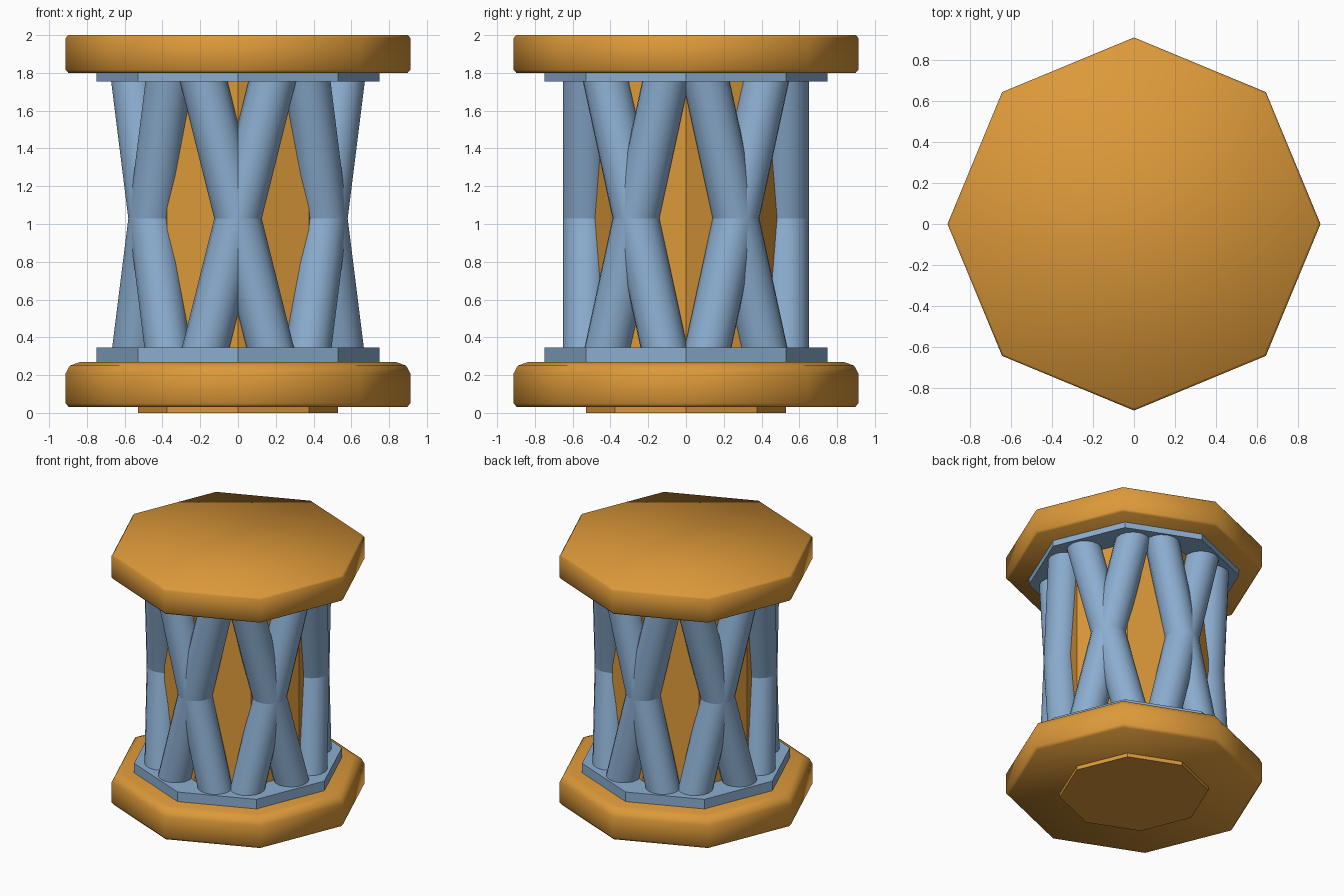
import bpy, bmesh, math
from mathutils import Matrix, Vector

if "Cube" in bpy.data.objects:
    bpy.data.objects.remove(bpy.data.objects["Cube"])


def material(name, rgb):
    m = bpy.data.materials.new(name)
    m.diffuse_color = (*rgb, 1)
    m.use_nodes = True
    m.node_tree.nodes["Principled BSDF"].inputs["Base Color"].default_value = m.diffuse_color
    return m


ORANGE = material("warm_orange", (0.72, 0.32, 0.042))
BLUE = material("steel_blue", (0.26, 0.42, 0.63))


def finish(name, bm, mat, smooth):
    bmesh.ops.recalc_face_normals(bm, faces=bm.faces)
    me = bpy.data.meshes.new(name)
    bm.to_mesh(me)
    bm.free()
    me.materials.append(mat)
    for p in me.polygons:
        p.use_smooth = smooth
    ob = bpy.data.objects.new(name, me)
    bpy.context.collection.objects.link(ob)
    return ob


def octagon_lathe(name, profile, mat, smooth=False):
    """Stack eight-sided rings of (radius, z), corners on the axes, capped."""
    bm = bmesh.new()
    rings = []
    for r, z in profile:
        rings.append([bm.verts.new((r * math.cos(i * math.pi / 4),
                                    r * math.sin(i * math.pi / 4), z))
                      for i in range(8)])
    for a, b in zip(rings, rings[1:]):
        for i in range(8):
            j = (i + 1) % 8
            bm.faces.new((a[i], a[j], b[j], b[i]))
    bm.faces.new(rings[0][::-1])
    bm.faces.new(rings[-1])
    return finish(name, bm, mat, smooth)


# Core column, whose lower end is also the foot
octagon_lathe("core_and_foot", [(0.53, 0.0), (0.53, 1.81)], ORANGE)

# Rounded base and top cap
octagon_lathe("base", [(0.895, 0.03), (0.912, 0.05), (0.912, 0.21),
                       (0.89, 0.25), (0.835, 0.27)], ORANGE, True)
octagon_lathe("top_cap", [(0.898, 1.80), (0.912, 1.815), (0.912, 1.985),
                          (0.90, 2.0)], ORANGE, True)

# Collar plates
octagon_lathe("lower_collar", [(0.75, 0.26), (0.75, 0.345)], BLUE)
octagon_lathe("upper_collar", [(0.75, 1.755), (0.75, 1.805)], BLUE)

# Six crossed pairs of struts around the core
Z0, Z1, ZC, SLOPE, DIST, RAD = 0.30, 1.79, 1.03, 0.25, 0.53, 0.122
for k in range(6):
    turn = Matrix.Rotation(k * math.pi / 3, 4, 'Z')
    for side, tag in ((1, "a"), (-1, "b")):
        bm = bmesh.new()
        p0 = Vector((side * SLOPE * (Z0 - ZC), -DIST, Z0))
        p1 = Vector((side * SLOPE * (Z1 - ZC), -DIST, Z1))
        d = p1 - p0
        tilt = Matrix.Rotation(math.atan(side * SLOPE), 4, 'Y')
        bmesh.ops.create_cone(bm, cap_ends=True, segments=16, radius1=RAD,
                              radius2=RAD, depth=d.length,
                              matrix=turn @ Matrix.Translation((p0 + p1) / 2) @ tilt)
        finish(f"strut_{k + 1}{tag}", bm, BLUE, True)

# Smooth struts with sharp end rims
for ob in bpy.data.objects:
    ob.select_set(ob.name.startswith("strut"))
bpy.context.view_layer.objects.active = bpy.data.objects["strut_1a"]
bpy.ops.object.shade_smooth_by_angle(angle=math.radians(40))
